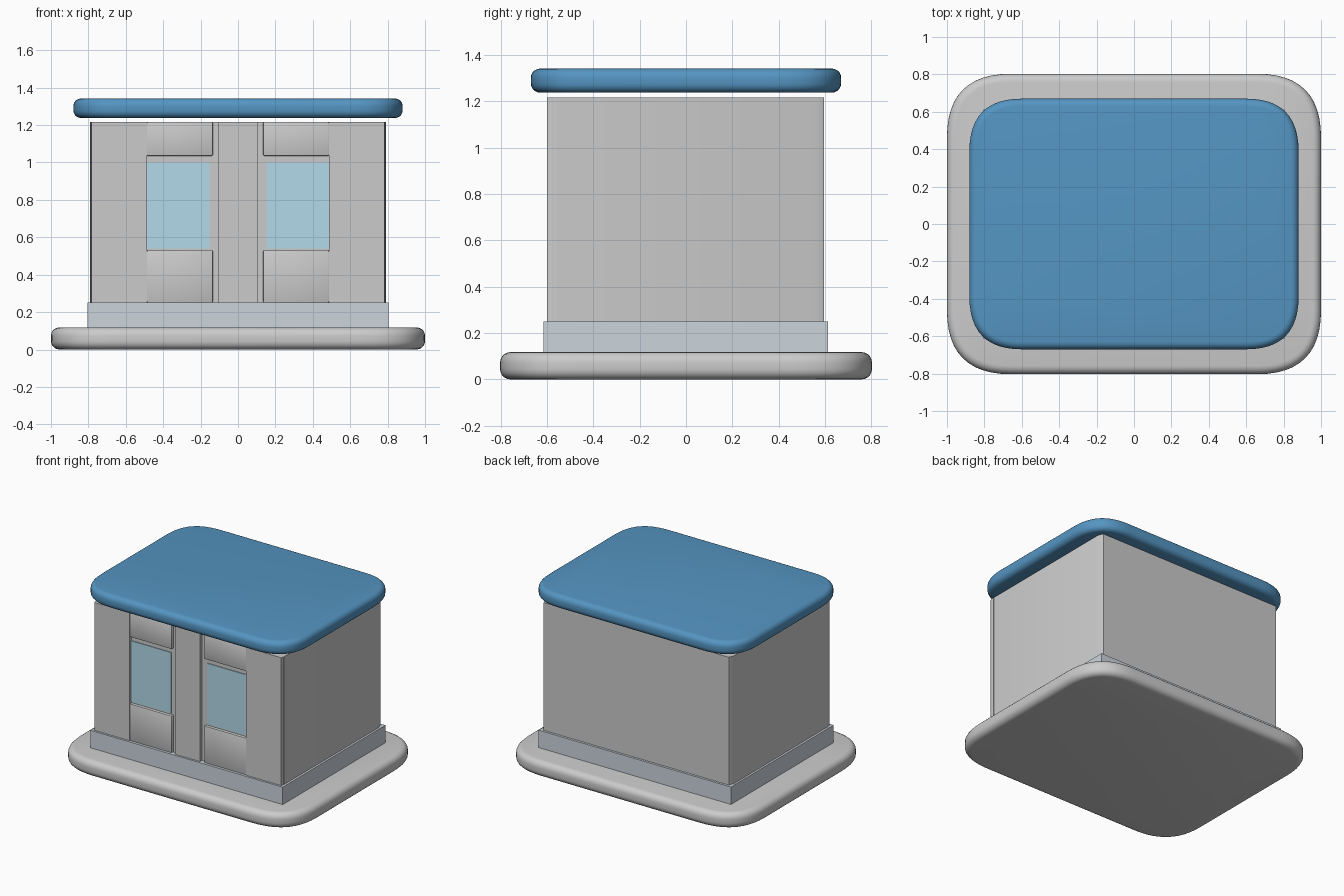
import bpy, bmesh

if "Cube" in bpy.data.objects:
    bpy.data.objects.remove(bpy.data.objects["Cube"])


def material(name, rgb):
    m = bpy.data.materials.new(name)
    m.diffuse_color = (*rgb, 1)
    m.use_nodes = True
    m.node_tree.nodes["Principled BSDF"].inputs["Base Color"].default_value = m.diffuse_color
    return m


def prism(name, outline, z0, z1, mat=None, rim=0.0, edge=0.0):
    """Extrude a counter-clockwise outline; rim rounds the top and bottom edges, edge rounds all."""
    bm = bmesh.new()
    bottom = bm.faces.new([bm.verts.new((x, y, z0)) for x, y in outline])
    ext = bmesh.ops.extrude_face_region(bm, geom=[bottom], use_keep_orig=True)
    for g in ext["geom"]:
        if isinstance(g, bmesh.types.BMVert):
            g.co.z = z1
    bmesh.ops.recalc_face_normals(bm, faces=bm.faces)
    if rim:
        edges = [e for e in bm.edges if abs(e.verts[0].co.z - e.verts[1].co.z) < 1e-5]
        bmesh.ops.bevel(bm, geom=edges, offset=rim, segments=5, profile=0.5, affect='EDGES')
    elif edge:
        bmesh.ops.bevel(bm, geom=bm.edges[:], offset=edge, segments=2, profile=0.5, affect='EDGES')
    mesh = bpy.data.meshes.new(name)
    bm.to_mesh(mesh)
    bm.free()
    ob = bpy.data.objects.new(name, mesh)
    bpy.context.collection.objects.link(ob)
    if mat:
        mesh.materials.append(mat)
    bpy.ops.object.select_all(action='DESELECT')
    ob.select_set(True)
    bpy.context.view_layer.objects.active = ob
    bpy.ops.object.shade_smooth_by_angle(angle=0.6)
    return ob


def box(name, x0, x1, y0, y1, z0, z1, mat=None, edge=0.0):
    return prism(name, [(x0, y0), (x1, y0), (x1, y1), (x0, y1)], z0, z1, mat, edge=edge)


def soft_rectangle(hx, hy, r, n=12):
    """Rectangle whose corners are soft quadratic curves of length r."""
    pts = []
    for sx, sy in ((1, -1), (1, 1), (-1, 1), (-1, -1)):
        corner = []
        for i in range(n + 1):
            t = i / n
            corner.append((sx * (hx - r * (1 - t) ** 2), sy * (hy - r * t ** 2)))
        pts += corner if sx * sy < 0 else corner[::-1]
    return pts


blue = material("roof_blue", (0.09, 0.30, 0.54))
glass = material("window_glass", (0.45, 0.70, 0.82))
slate = material("plinth_grey", (0.60, 0.66, 0.72))

# Base slab, plinth and floating roof slab
prism("base_slab", soft_rectangle(1.0, 0.803, 0.34), 0.0, 0.118, rim=0.045)
box("plinth", -0.805, 0.805, -0.615, 0.612, 0.10, 0.25, slate)
prism("roof", soft_rectangle(0.88, 0.67, 0.28), 1.238, 1.342, blue, rim=0.04)

# Wall body with narrow chamfers at the back corners
BOTTOM, TOP = 0.25, 1.217
prism("wall_body", [(-0.788, -0.578), (0.788, -0.578), (0.79, 0.555), (0.775, 0.595),
                    (-0.775, 0.595), (-0.79, 0.555)], BOTTOM, TOP)

# Front columns stand proud of the wall body
box("centre_column", -0.107, 0.103, -0.60, -0.56, BOTTOM, TOP)
for side, s in (("left", -1), ("right", 1)):
    def span(a, b):
        return sorted((s * a, s * b))
    prism_x = span(0.487, 0.788)
    outline = [(s * 0.487, -0.60), (s * 0.782, -0.60), (s * 0.79, -0.56), (s * 0.487, -0.56)]
    prism(side + "_column", outline if s > 0 else outline[::-1], BOTTOM, TOP)

    # Panels above and below each window, and the recessed pane
    box(side + "_lower_panel", *span(0.135, 0.487), -0.60, -0.56, BOTTOM, 0.53, edge=0.006)
    box(side + "_upper_panel", *span(0.135, 0.487), -0.60, -0.56, 1.035, TOP, edge=0.006)
    box(side + "_window_pane", *span(0.152, 0.487), -0.584, -0.56, 0.54, 1.0, glass)
